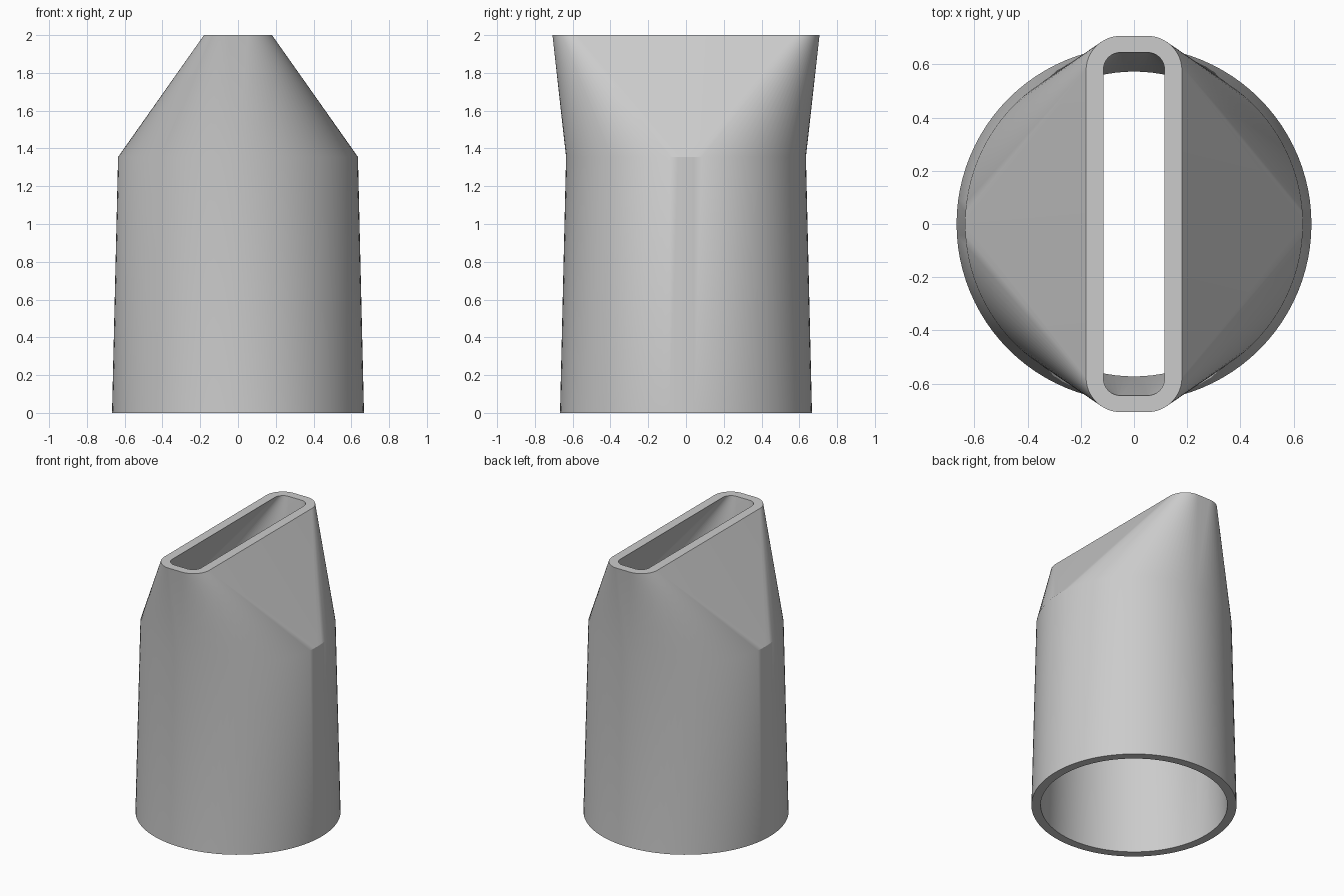
import bpy, bmesh, math

cube = bpy.data.objects.get("Cube")
if cube:
    bpy.data.objects.remove(cube, do_unlink=True)

STEPS = 24  # segments per quarter turn

grey = bpy.data.materials.new("light_grey_plastic")
grey.use_nodes = True
colour = (0.6, 0.6, 0.6, 1)
grey.diffuse_color = colour
grey.node_tree.nodes["Principled BSDF"].inputs["Base Color"].default_value = colour


def rounded_loop(bm, half_x, half_y, radius, z):
    """Rounded rectangle; a circle when both halves equal the radius."""
    verts = []
    for quarter, (sx, sy) in enumerate([(1, 1), (-1, 1), (-1, -1), (1, -1)]):
        for i in range(STEPS + 1):
            a = (quarter + i / STEPS) * math.pi / 2
            verts.append(bm.verts.new((sx * (half_x - radius) + radius * math.cos(a),
                                       sy * (half_y - radius) + radius * math.sin(a), z)))
    return verts


def circle(bm, r, z):
    return rounded_loop(bm, r, r, r, z)


# Hollow round-to-slot nozzle: outer wall, slot rim, inner wall, base rim
bm = bmesh.new()
loops = [
    circle(bm, 0.667, 0),
    circle(bm, 0.635, 1.355),
    rounded_loop(bm, 0.18, 0.707, 0.13, 2),
    rounded_loop(bm, 0.115, 0.645, 0.065, 2),
    circle(bm, 0.573, 1.355),
    circle(bm, 0.607, 0),
]
for lower, upper in zip(loops, loops[1:] + loops[:1]):
    for i in range(len(lower)):
        j = (i + 1) % len(lower)
        bm.faces.new((lower[i], lower[j], upper[j], upper[i]))

# Collapse the doubled circle points so the flat sides become triangles
bmesh.ops.remove_doubles(bm, verts=bm.verts, dist=0.0001)
bmesh.ops.recalc_face_normals(bm, faces=bm.faces)

mesh = bpy.data.meshes.new("slot_nozzle")
bm.to_mesh(mesh)
bm.free()
mesh.materials.append(grey)
nozzle = bpy.data.objects.new("slot_nozzle", mesh)
bpy.context.collection.objects.link(nozzle)

bpy.ops.object.select_all(action="DESELECT")
nozzle.select_set(True)
bpy.context.view_layer.objects.active = nozzle
bpy.ops.object.shade_smooth_by_angle(angle=math.radians(30))
